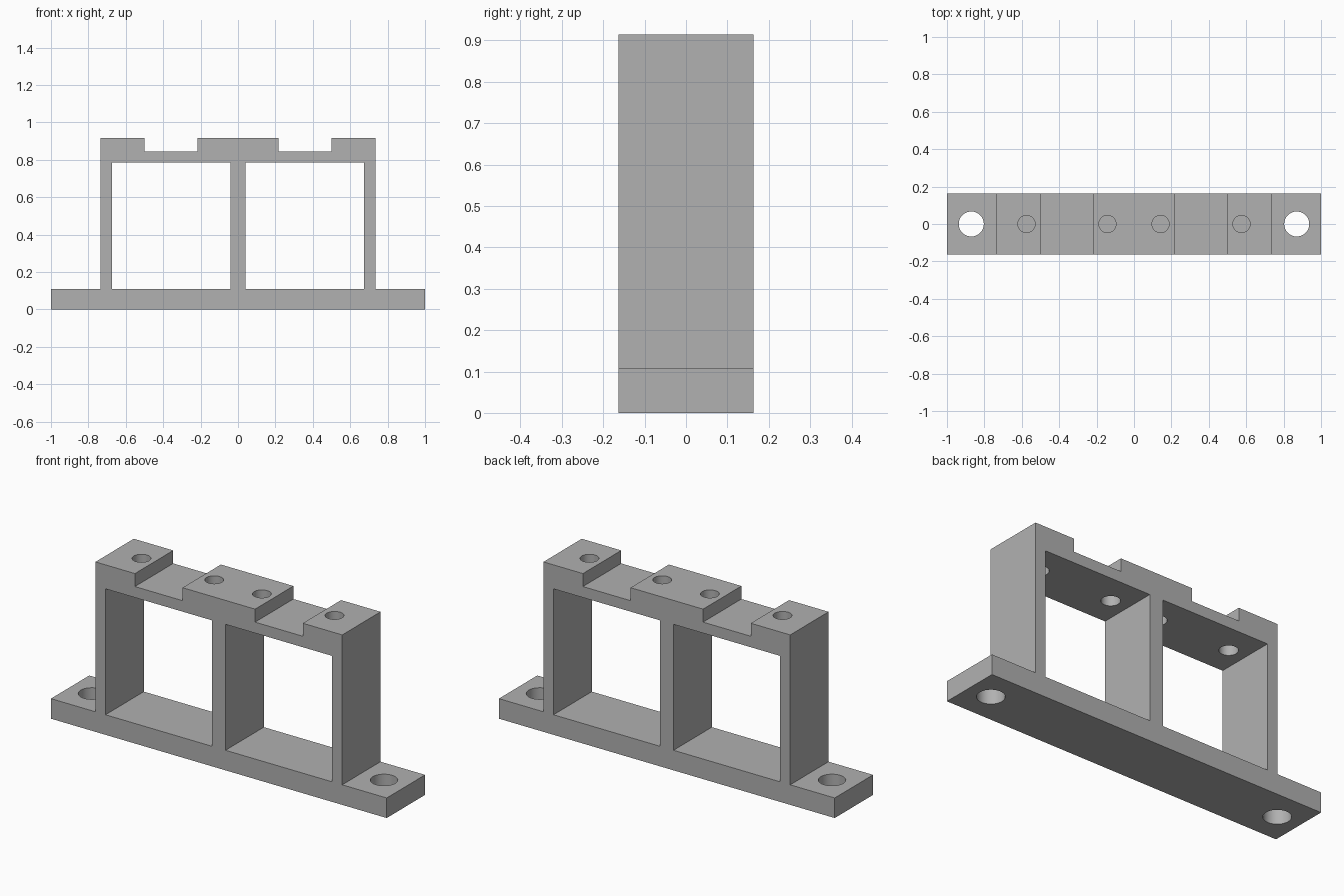
import bpy
import bmesh

cube = bpy.data.objects.get("Cube")
if cube:
    bpy.data.objects.remove(cube, do_unlink=True)

HALF_DEPTH = 0.163
BASE_TOP = 0.108

grey = bpy.data.materials.new("plain grey")
grey.use_nodes = True
grey.diffuse_color = (0.44, 0.44, 0.44, 1)
grey.node_tree.nodes["Principled BSDF"].inputs["Base Color"].default_value = (0.44, 0.44, 0.44, 1)


def finish(name, bm):
    bmesh.ops.recalc_face_normals(bm, faces=bm.faces)
    mesh = bpy.data.meshes.new(name)
    bm.to_mesh(mesh)
    bm.free()
    mesh.materials.append(grey)
    obj = bpy.data.objects.new(name, mesh)
    bpy.context.collection.objects.link(obj)
    return obj


def prism(name, outline, half_depth):
    """Extrude an x-z outline along y."""
    bm = bmesh.new()
    face = bm.faces.new([bm.verts.new((x, -half_depth, z)) for x, z in outline])
    ext = bmesh.ops.extrude_face_region(bm, geom=[face])
    moved = [v for v in ext["geom"] if isinstance(v, bmesh.types.BMVert)]
    bmesh.ops.translate(bm, verts=moved, vec=(0, 2 * half_depth, 0))
    return finish(name, bm)


def drill(name, x, z, radius, length):
    bm = bmesh.new()
    bmesh.ops.create_cone(bm, cap_ends=True, segments=48, radius1=radius,
                          radius2=radius, depth=length)
    bmesh.ops.translate(bm, verts=bm.verts, vec=(x, 0, z))
    return finish(name, bm)


# Bracket silhouette: flanged base, uprights and notched top bar
right_half = [(1, 0), (1, BASE_TOP), (0.735, BASE_TOP), (0.735, 0.915),
              (0.5, 0.915), (0.5, 0.845), (0.216, 0.845), (0.216, 0.915)]
outline = right_half + [(-x, z) for x, z in reversed(right_half)]
bracket = prism("mounting_bracket", outline, HALF_DEPTH)

# Openings, mounting holes and screw holes, mirrored on both sides
cutters = []
for side in (-1, 1):
    opening = [(side * x, z) for x, z in
               ((0.04, BASE_TOP), (0.675, BASE_TOP), (0.675, 0.786), (0.04, 0.786))]
    cutters.append(prism("opening_cutter", opening, 0.3))
    cutters.append(drill("mounting_hole_cutter", side * 0.87, 0.05, 0.067, 0.3))
    for x in (0.142, 0.575):
        cutters.append(drill("screw_hole_cutter", side * x, 0.85, 0.046, 0.3))

bpy.context.view_layer.objects.active = bracket
for cutter in cutters:
    mod = bracket.modifiers.new("cut", "BOOLEAN")
    mod.operation = "DIFFERENCE"
    mod.solver = "EXACT"
    mod.object = cutter
    bpy.ops.object.modifier_apply(modifier=mod.name)
    bpy.data.objects.remove(cutter, do_unlink=True)

# Smooth bores with crisp edges
for obj in bpy.context.selected_objects:
    obj.select_set(False)
bracket.select_set(True)
bpy.ops.object.shade_smooth_by_angle()
